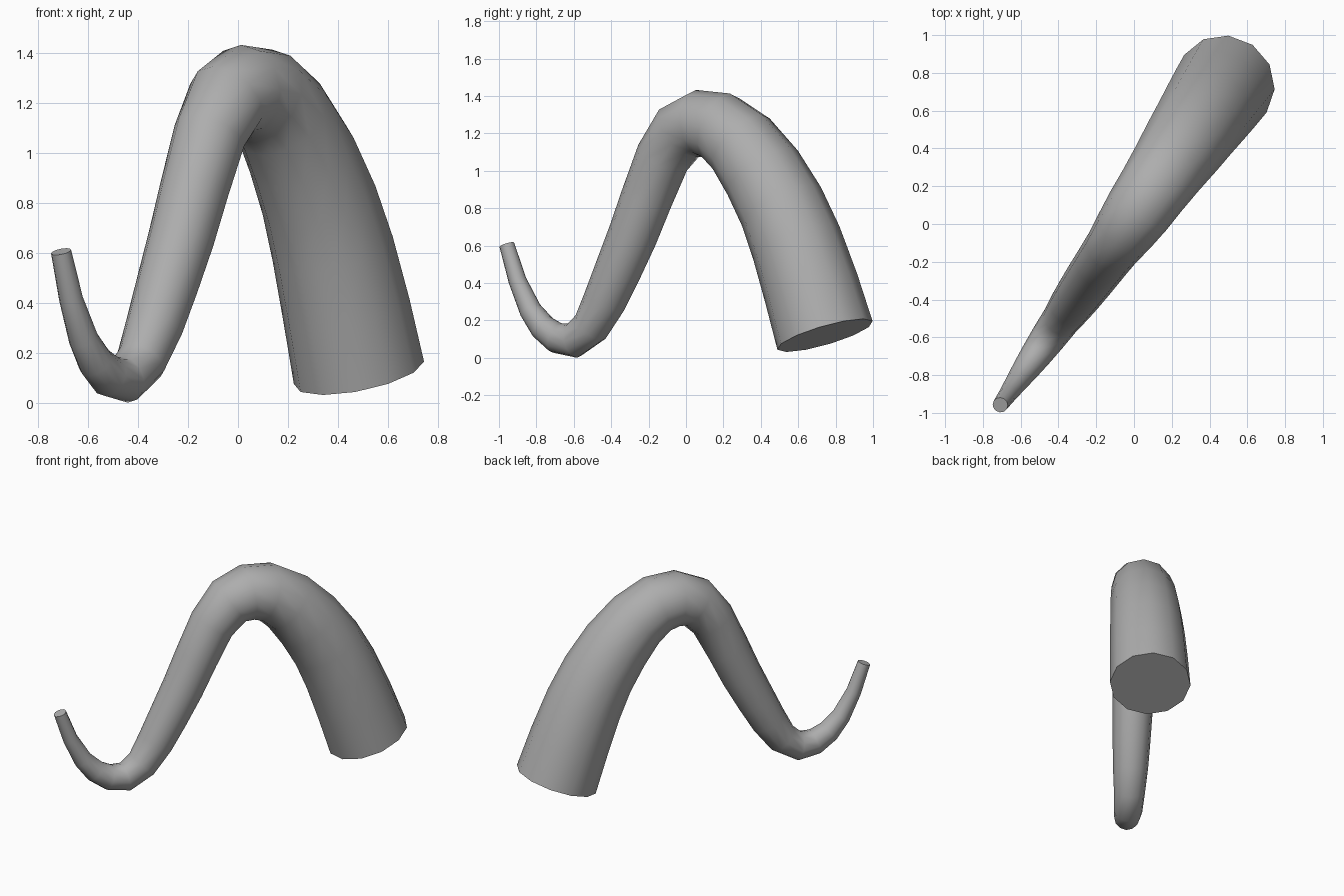
import bpy, bmesh, math
from mathutils import Vector

if "Cube" in bpy.data.objects:
    bpy.data.objects.remove(bpy.data.objects["Cube"])

SIDES = 12
# centre line of the tentacle: (y, z, radius), from thick base to thin tip
PATH = [(0.743, 0.12, 0.266), (0.67, 0.37, 0.258), (0.59, 0.615, 0.247),
        (0.51, 0.81, 0.235), (0.41, 0.99, 0.222), (0.295, 1.145, 0.204),
        (0.18, 1.235, 0.19), (0.07, 1.253, 0.18), (-0.03, 1.21, 0.165),
        (-0.125, 1.07, 0.147), (-0.21, 0.855, 0.139), (-0.285, 0.655, 0.133),
        (-0.365, 0.465, 0.125), (-0.435, 0.305, 0.116), (-0.51, 0.165, 0.102),
        (-0.60, 0.092, 0.094), (-0.69, 0.106, 0.083), (-0.765, 0.163, 0.072),
        (-0.832, 0.255, 0.06), (-0.902, 0.415, 0.048), (-0.958, 0.605, 0.041)]

# the bends all lie in one upright diagonal plane
pts = [Vector((-0.025 + (0.685 if y > 0 else 0.713) * y, y, z)) for y, z, r in PATH]
side = Vector((1, -0.7, 0)).normalized()

bm = bmesh.new()
rings = []
for i, p in enumerate(pts):
    a, b = pts[max(i - 1, 0)], pts[min(i + 1, len(pts) - 1)]
    if 0 < i < len(pts) - 1:
        tangent = ((p - a).normalized() + (b - p).normalized()).normalized()
    else:
        tangent = (b - a).normalized()
    out = side.cross(tangent).normalized()
    r = PATH[i][2]
    rings.append([bm.verts.new(p + r * (out * math.cos(t) + side * math.sin(t)))
                  for t in (2 * math.pi * k / SIDES for k in range(SIDES))])

# tube walls
for lower, upper in zip(rings, rings[1:]):
    for k in range(SIDES):
        n = (k + 1) % SIDES
        bm.faces.new((lower[k], lower[n], upper[n], upper[k]))
# flat end caps
bm.faces.new(rings[0])
bm.faces.new(rings[-1])
bmesh.ops.recalc_face_normals(bm, faces=bm.faces)

mesh = bpy.data.meshes.new("tentacle")
bm.to_mesh(mesh)
bm.free()
tentacle = bpy.data.objects.new("tentacle", mesh)
bpy.context.collection.objects.link(tentacle)

# darker grey skin
skin = bpy.data.materials.new("dark_grey")
skin.diffuse_color = (0.42, 0.42, 0.42, 1)
skin.use_nodes = True
skin.node_tree.nodes["Principled BSDF"].inputs["Base Color"].default_value = skin.diffuse_color
mesh.materials.append(skin)

bpy.context.view_layer.objects.active = tentacle
tentacle.select_set(True)
bpy.ops.object.shade_smooth_by_angle(angle=math.radians(50))
